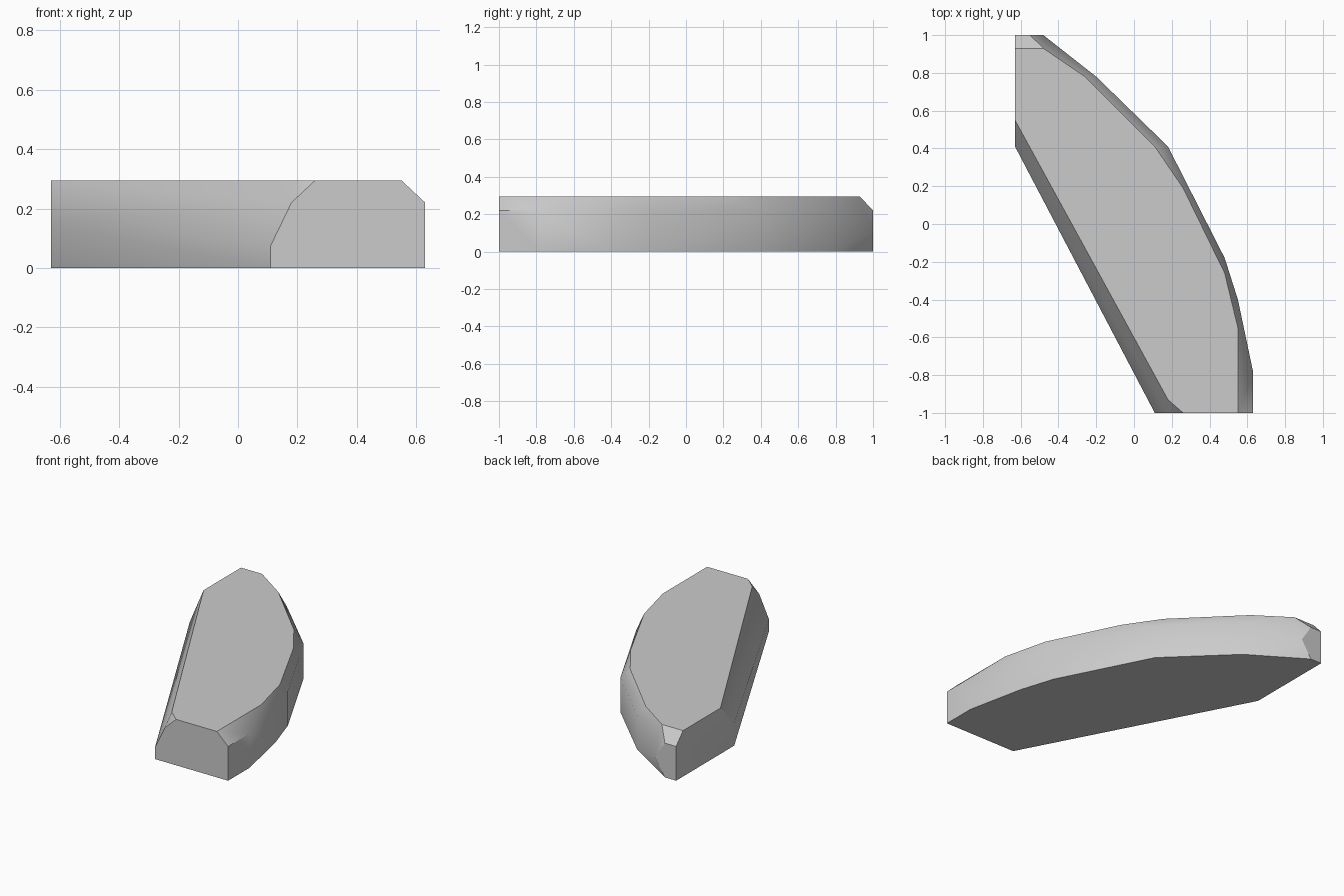
import bpy
import bmesh
from math import radians

cube = bpy.data.objects.get("Cube")
if cube:
    bpy.data.objects.remove(cube, do_unlink=True)

HEIGHT = 0.295
SHOULDER = 0.22

# Bowed side, running from the front end to the back end
bowed_side = [(0.63, -1), (0.63, -0.78), (0.55, -0.4), (0.48, -0.18),
              (0.18, 0.41), (-0.2, 0.78)]

# Bevelled top outline
top_outline = [(0.26, -1), (0.55, -1), (0.55, -0.55), (0.48, -0.26),
               (0.26, 0.19), (0.11, 0.41), (-0.26, 0.78), (-0.48, 0.93),
               (-0.63, 0.93), (-0.63, 0.55), (0.18, -0.93)]

# Straight side: upright foot that leans inward toward the top
straight_side = [(0.11, -1, 0), (0.11, -1, 0.075), (0.18, -1, SHOULDER),
                 (-0.63, 0.41, 0), (-0.63, 0.41, 0.145)]

# Narrow back end, widest at half height
back_end = [(-0.48, 1, 0.11)]
for z in (0, SHOULDER):
    back_end += [(-0.63, 1, z), (-0.55, 1, z), (-0.48, 0.95, z)]


def at_height(outline, z):
    """Lift a flat outline to one level."""
    return [(x, y, z) for x, y in outline]


def faceted_block(name, points, material):
    """Wrap a convex skin around the outline points."""
    bm = bmesh.new()
    for point in points:
        bm.verts.new(point)
    hull = bmesh.ops.convex_hull(bm, input=bm.verts[:])
    loose = set(hull["geom_interior"]) | set(hull["geom_unused"])
    bmesh.ops.delete(bm, geom=[g for g in loose if isinstance(g, bmesh.types.BMVert)],
                     context="VERTS")
    bmesh.ops.dissolve_limit(bm, angle_limit=radians(1),
                             verts=bm.verts[:], edges=bm.edges[:])
    bmesh.ops.recalc_face_normals(bm, faces=bm.faces[:])
    mesh = bpy.data.meshes.new(name)
    bm.to_mesh(mesh)
    bm.free()
    mesh.materials.append(material)
    block = bpy.data.objects.new(name, mesh)
    bpy.context.collection.objects.link(block)
    return block


# Plain grey material
grey = bpy.data.materials.new("light_grey")
grey.use_nodes = True
colour = (0.6, 0.6, 0.6, 1)
grey.diffuse_color = colour
grey.node_tree.nodes["Principled BSDF"].inputs["Base Color"].default_value = colour

# Curved slab
slab = faceted_block(
    "curved_slab",
    at_height(bowed_side, 0) + at_height(bowed_side, SHOULDER)
    + at_height(top_outline, HEIGHT) + straight_side + back_end,
    grey)

bpy.ops.object.select_all(action="DESELECT")
slab.select_set(True)
bpy.context.view_layer.objects.active = slab
bpy.ops.object.shade_smooth_by_angle(angle=radians(30))
